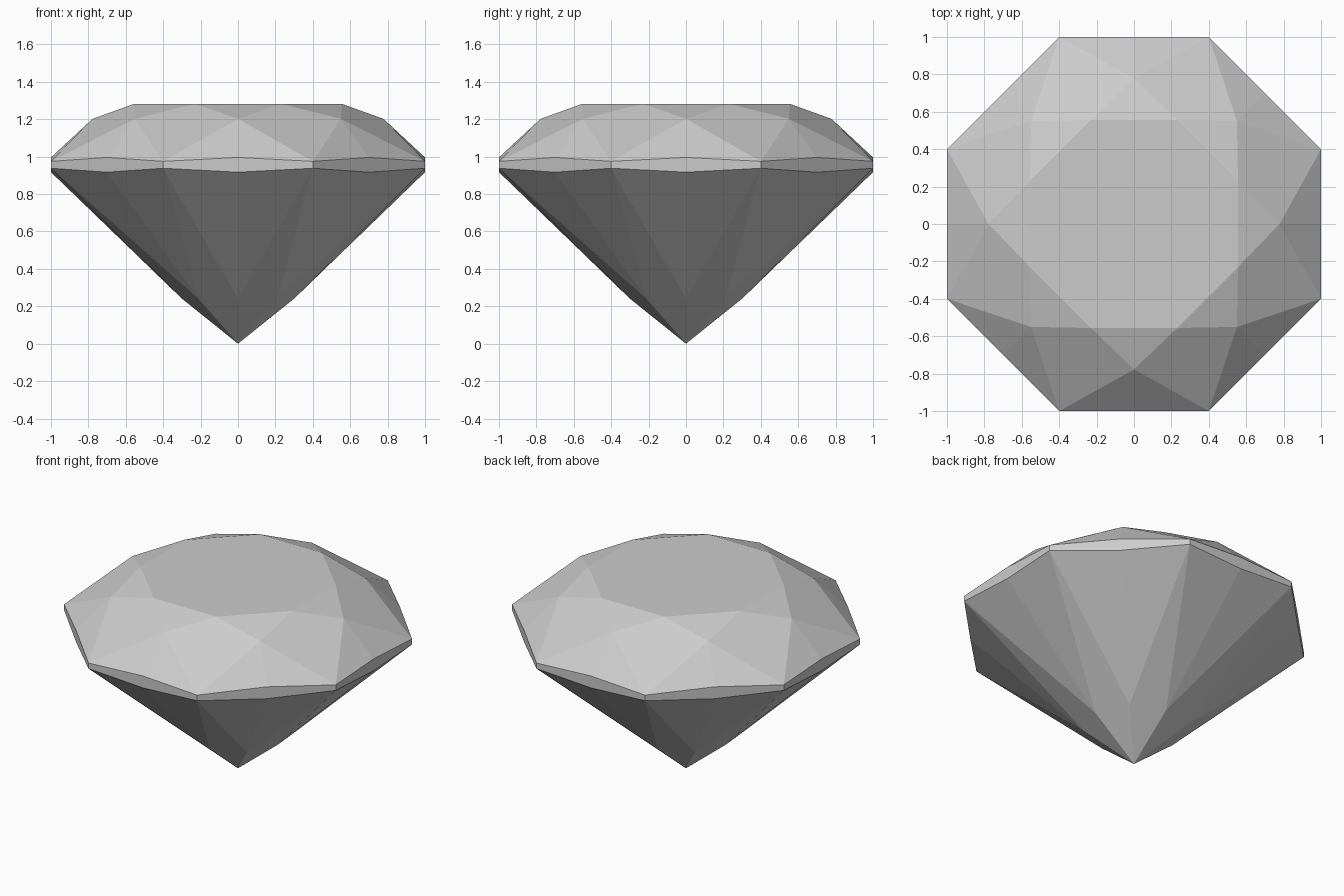
import bpy, bmesh
from math import sin, cos, pi

if "Cube" in bpy.data.objects:
    bpy.data.objects.remove(bpy.data.objects["Cube"])

bm = bmesh.new()


def ring(r, z, start):
    """Eight vertices on a circle, 45 degrees apart."""
    return [bm.verts.new((r * cos(start + k * pi / 4), r * sin(start + k * pi / 4), z))
            for k in range(8)]


def girdle_corners(z):
    """Octagon corners, flat sides facing the axes."""
    a, b = 1.0, 0.4
    return [bm.verts.new((x, y, z)) for x, y in
            ((a, b), (b, a), (-b, a), (-a, b), (-a, -b), (-b, -a), (b, -a), (a, -b))]


def girdle_mids(corners, z):
    """Midpoint of each side; mid k lies just before corner k."""
    return [bm.verts.new(((corners[k - 1].co.x + corners[k].co.x) / 2,
                          (corners[k - 1].co.y + corners[k].co.y) / 2, z))
            for k in range(8)]


# Levels from table down to culet
table = ring(0.602, 1.282, pi / 8)
star = ring(0.778, 1.202, 0)
top_c = girdle_corners(0.975)
top_m = girdle_mids(top_c, 0.996)
low_c = girdle_corners(0.938)
low_m = girdle_mids(low_c, 0.917)
pav = ring(0.3, 0.241, 0)
culet = bm.verts.new((0, 0, 0))

bm.faces.new(table)
for k in range(8):
    n = (k + 1) % 8
    facets = [
        (table[k - 1], star[k], table[k]),              # star facet
        (table[k], star[k], top_c[k], star[n]),         # crown kite
        (star[k], top_m[k], top_c[k]),                  # upper girdle pair
        (star[k], top_c[k - 1], top_m[k]),
        (top_m[k], low_m[k], low_c[k], top_c[k]),       # girdle band
        (top_c[k - 1], low_c[k - 1], low_m[k], top_m[k]),
        (pav[k], low_c[k], low_m[k]),                   # lower girdle pair
        (pav[k], low_m[k], low_c[k - 1]),
        (culet, pav[n], low_c[k], pav[k]),              # pavilion kite
    ]
    for f in facets:
        bm.faces.new(f)

bmesh.ops.recalc_face_normals(bm, faces=bm.faces[:])
mesh = bpy.data.meshes.new("cut_gem")
bm.to_mesh(mesh)
bm.free()
gem = bpy.data.objects.new("cut_gem", mesh)
bpy.context.collection.objects.link(gem)
